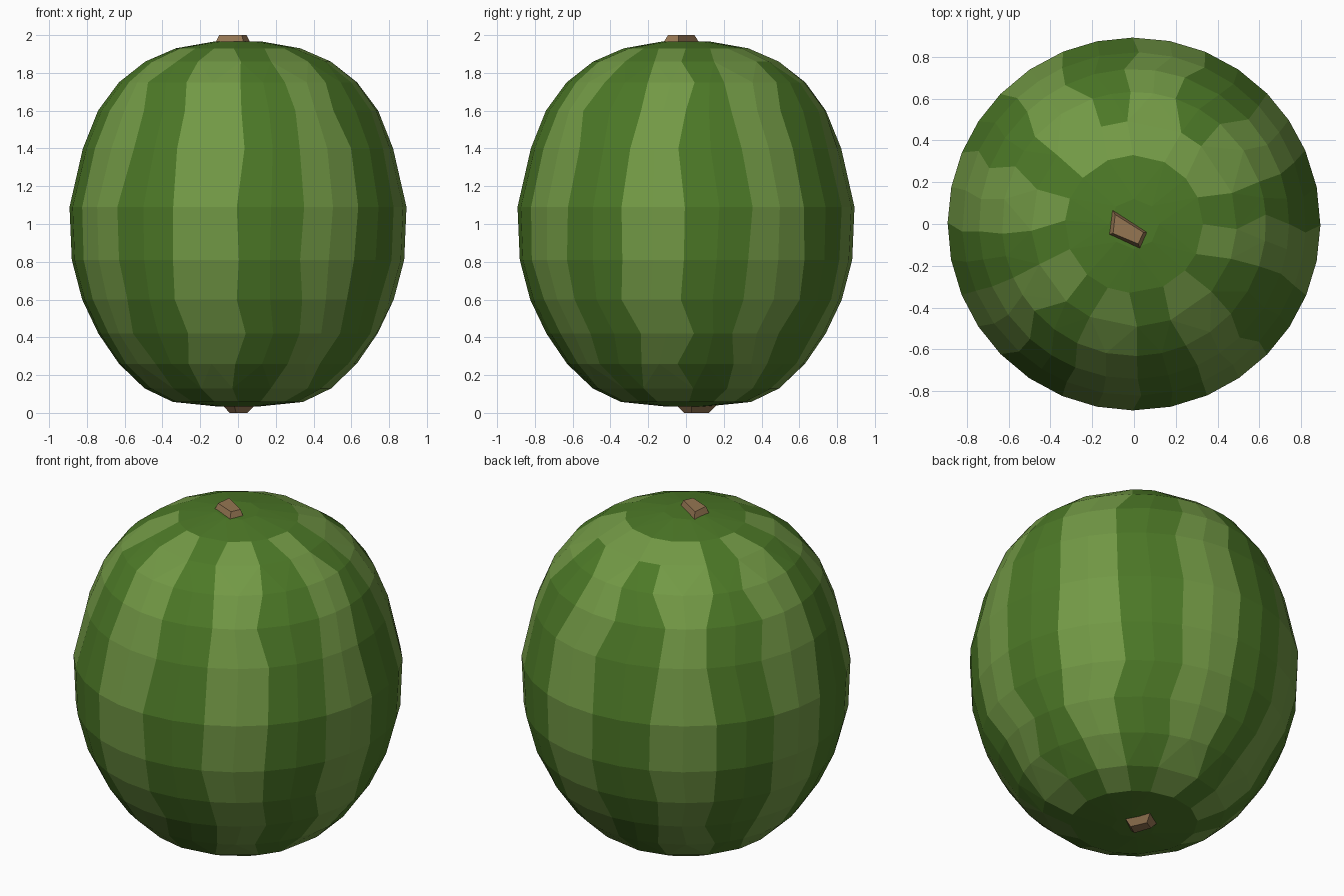
import bpy, bmesh, math, random

if "Cube" in bpy.data.objects:
    bpy.data.objects.remove(bpy.data.objects["Cube"])
random.seed(4)

def material(name, rgb):
    m = bpy.data.materials.new(name)
    m.diffuse_color = (*rgb, 1)
    m.use_nodes = True
    m.node_tree.nodes["Principled BSDF"].inputs["Base Color"].default_value = m.diffuse_color
    return m

light = material("light_rind", (0.17, 0.32, 0.06))
dark = material("dark_rind", (0.073, 0.19, 0.02))
brown = material("stem_brown", (0.30, 0.18, 0.085))

def finish(bm, name, mats):
    bmesh.ops.recalc_face_normals(bm, faces=bm.faces)
    me = bpy.data.meshes.new(name)
    bm.to_mesh(me)
    bm.free()
    for m in mats:
        me.materials.append(m)
    ob = bpy.data.objects.new(name, me)
    bpy.context.collection.objects.link(ob)
    return ob

# Rind profile: height, radius, sides, wobble of the stripe edges in degrees
profile = [(0.035, 0.12, 8, 0), (0.058, 0.345, 16, 4), (0.13, 0.495, 16, 5),
           (0.26, 0.63, 32, 4.5), (0.42, 0.74, 32, 4), (0.60, 0.825, 32, 2),
           (0.81, 0.88, 32, 0.8), (1.09, 0.892, 32, 0.8), (1.40, 0.822, 32, 3),
           (1.60, 0.742, 32, 4.5), (1.75, 0.632, 32, 4.5), (1.86, 0.492, 16, 5),
           (1.93, 0.33, 16, 4), (1.967, 0.12, 8, 0)]

bm = bmesh.new()
rings = []
for z, r, n, wob in profile:
    d = [random.uniform(-wob, wob) for _ in range(16)]
    ring = []
    for i in range(n):
        k = i * 16 / n                      # position in stripe units
        j = int(k)
        t = k - j
        off = d[j] * (1 - t) + d[(j + 1) % 16] * t
        a = math.radians(k * 22.5 + off)
        ring.append(bm.verts.new((r * math.cos(a), r * math.sin(a), z)))
    rings.append(ring)

# Bridge neighbouring rings, halving the side count towards the poles
for row, (lo, hi) in enumerate(zip(rings, rings[1:])):
    few, many = (lo, hi) if len(lo) <= len(hi) else (hi, lo)
    n, step = len(few), len(many) // len(few)
    for i in range(n):
        edge = [many[(i * step + s) % len(many)] for s in range(step + 1)]
        a, b = few[i], few[(i + 1) % n]
        if step == 1:
            faces = [bm.faces.new((a, b, edge[1], edge[0]))]
        else:
            faces = [bm.faces.new((a, edge[1], edge[0])), bm.faces.new((a, b, edge[1])),
                     bm.faces.new((b, edge[2], edge[1]))]
        stripe = i * 16 // n
        is_dark = stripe % 2 == 0
        if row == len(rings) - 3 and stripe in (2, 4):
            is_dark = False                 # pale patch behind the stem
        if row in (0, len(rings) - 2):
            is_dark = True                  # dark end caps
        for f in faces:
            f.material_index = int(is_dark)
bm.faces.new(rings[0]).material_index = 1
bm.faces.new(rings[-1]).material_index = 1
finish(bm, "melon_rind", [light, dark])

# Stubs: tapered four-sided prisms at both ends
def stub(name, base, z0, tip, z1):
    bm = bmesh.new()
    a = [bm.verts.new((x, y, z0)) for x, y in base]
    b = [bm.verts.new((x, y, z1)) for x, y in tip]
    bm.faces.new(a)
    bm.faces.new(b)
    for i in range(4):
        j = (i + 1) % 4
        bm.faces.new((a[i], a[j], b[j], b[i]))
    finish(bm, name, [brown])

stub("top_stem", [(-0.105, 0.07), (0.065, -0.04), (0.03, -0.12), (-0.12, -0.05)], 1.96,
     [(-0.09, 0.045), (0.045, -0.04), (0.02, -0.095), (-0.10, -0.045)], 2.0)
stub("bottom_stub", [(-0.08, 0.10), (0.02, 0.16), (0.09, 0.03), (-0.02, -0.05)], 0.04,
     [(-0.045, 0.09), (0.01, 0.12), (0.05, 0.03), (-0.01, -0.01)], 0.0)
